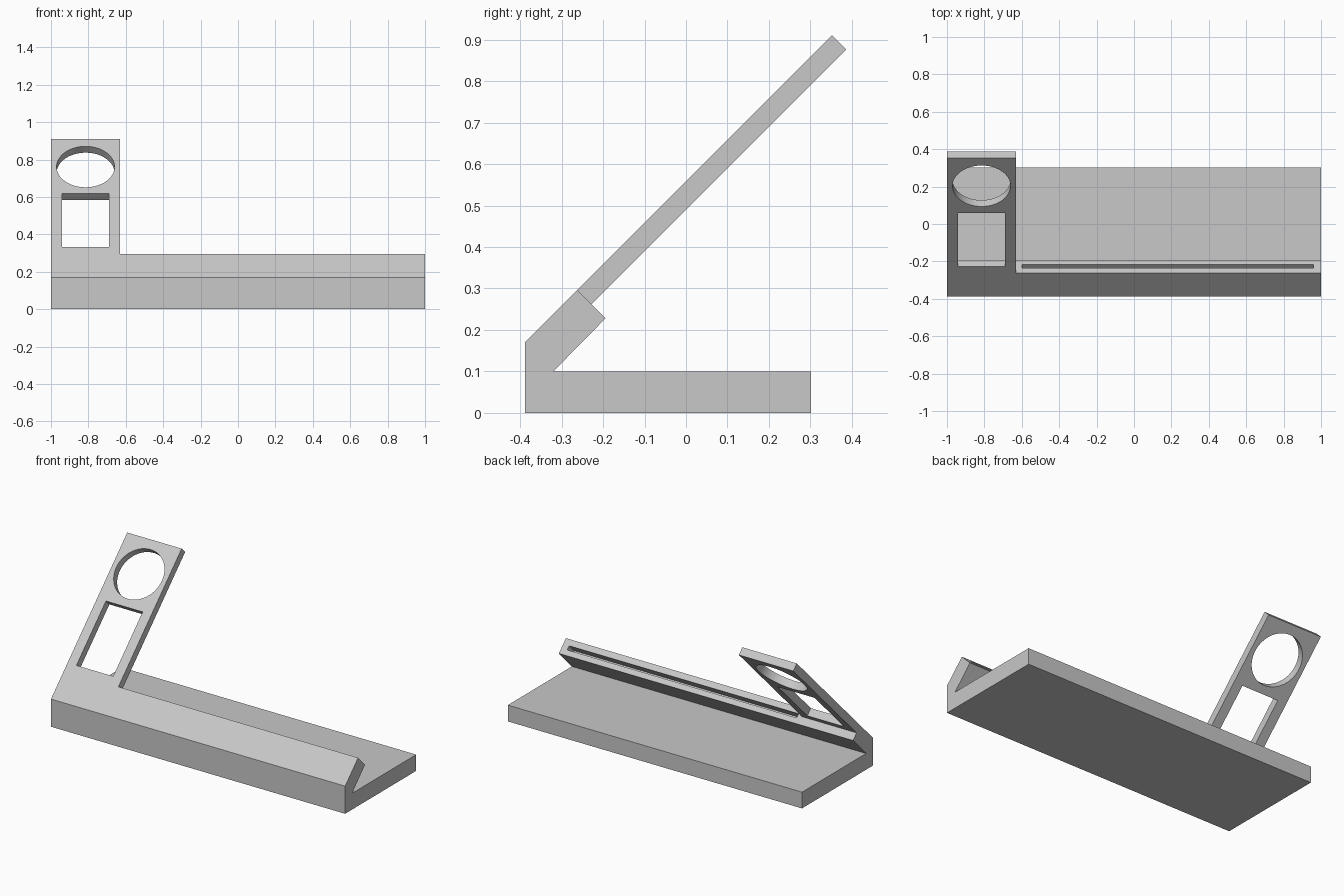
import bpy
import bmesh
from math import radians
from mathutils import Matrix, Vector

if "Cube" in bpy.data.objects:
    bpy.data.objects.remove(bpy.data.objects["Cube"], do_unlink=True)

grey = bpy.data.materials.new("light grey")
grey.use_nodes = True
colour = (0.58, 0.58, 0.58, 1)
grey.diffuse_color = colour
grey.node_tree.nodes["Principled BSDF"].inputs["Base Color"].default_value = colour

# Sloped frame: local x is across, y runs up the slope, z is its outward normal
SLOPE = Matrix.Translation((0, -0.262, 0.296)) @ Matrix.Rotation(radians(45), 4, "X")


def finish(name, bm):
    bmesh.ops.recalc_face_normals(bm, faces=bm.faces)
    mesh = bpy.data.meshes.new(name)
    bm.to_mesh(mesh)
    bm.free()
    mesh.materials.append(grey)
    obj = bpy.data.objects.new(name, mesh)
    bpy.context.collection.objects.link(obj)
    return obj


def slope_box(name, x, y, z):
    """Box in the sloped frame from (min, max) pairs."""
    size = [b - a for a, b in (x, y, z)]
    centre = Vector([(a + b) / 2 for a, b in (x, y, z)])
    bm = bmesh.new()
    bmesh.ops.create_cube(bm, size=1, matrix=SLOPE @ Matrix.Translation(centre) @ Matrix.Diagonal((*size, 1)))
    return finish(name, bm)


def slope_cylinder(name, x, y, radius):
    bm = bmesh.new()
    bmesh.ops.create_cone(bm, cap_ends=True, segments=64, radius1=radius, radius2=radius,
                          depth=0.4, matrix=SLOPE @ Matrix.Translation((x, y, 0)))
    return finish(name, bm)


def cut(target, cutter):
    mod = target.modifiers.new("cut", "BOOLEAN")
    mod.object = cutter
    mod.operation = "DIFFERENCE"
    mod.solver = "EXACT"
    bpy.context.view_layer.objects.active = target
    bpy.ops.object.modifier_apply(modifier=mod.name)
    bpy.data.objects.remove(cutter, do_unlink=True)


# Base plate with the leaning front lip, extruded across the full width
profile = [(-0.388, 0), (0.302, 0), (0.302, 0.1), (-0.32, 0.1),
           (-0.194, 0.228), (-0.262, 0.296), (-0.388, 0.17)]
bm = bmesh.new()
side = bm.faces.new([bm.verts.new((-1, y, z)) for y, z in profile])
grown = bmesh.ops.extrude_face_region(bm, geom=[side], use_keep_orig=True)
bmesh.ops.translate(bm, vec=(2, 0, 0),
                    verts=[v for v in grown["geom"] if isinstance(v, bmesh.types.BMVert)])
base = finish("base_with_lip", bm)

# Long narrow slot in the end of the lip
cut(base, slope_box("slot_cutter", (-0.6, 0.96), (-0.07, 0.1), (-0.063, -0.037)))

# Leaning arm with a rectangular window and a round hole
arm = slope_box("leaning_arm", (-1, -0.63), (0, 0.869), (-0.048, 0))
cut(arm, slope_box("window_cutter", (-0.94, -0.69), (0.05, 0.455), (-0.2, 0.2)))
cut(arm, slope_cylinder("round_hole_cutter", -0.815, 0.658, 0.155))

# Smooth the wall of the round hole, keep all corners sharp
bpy.ops.object.select_all(action="DESELECT")
arm.select_set(True)
bpy.context.view_layer.objects.active = arm
bpy.ops.object.shade_smooth_by_angle(angle=radians(30))
